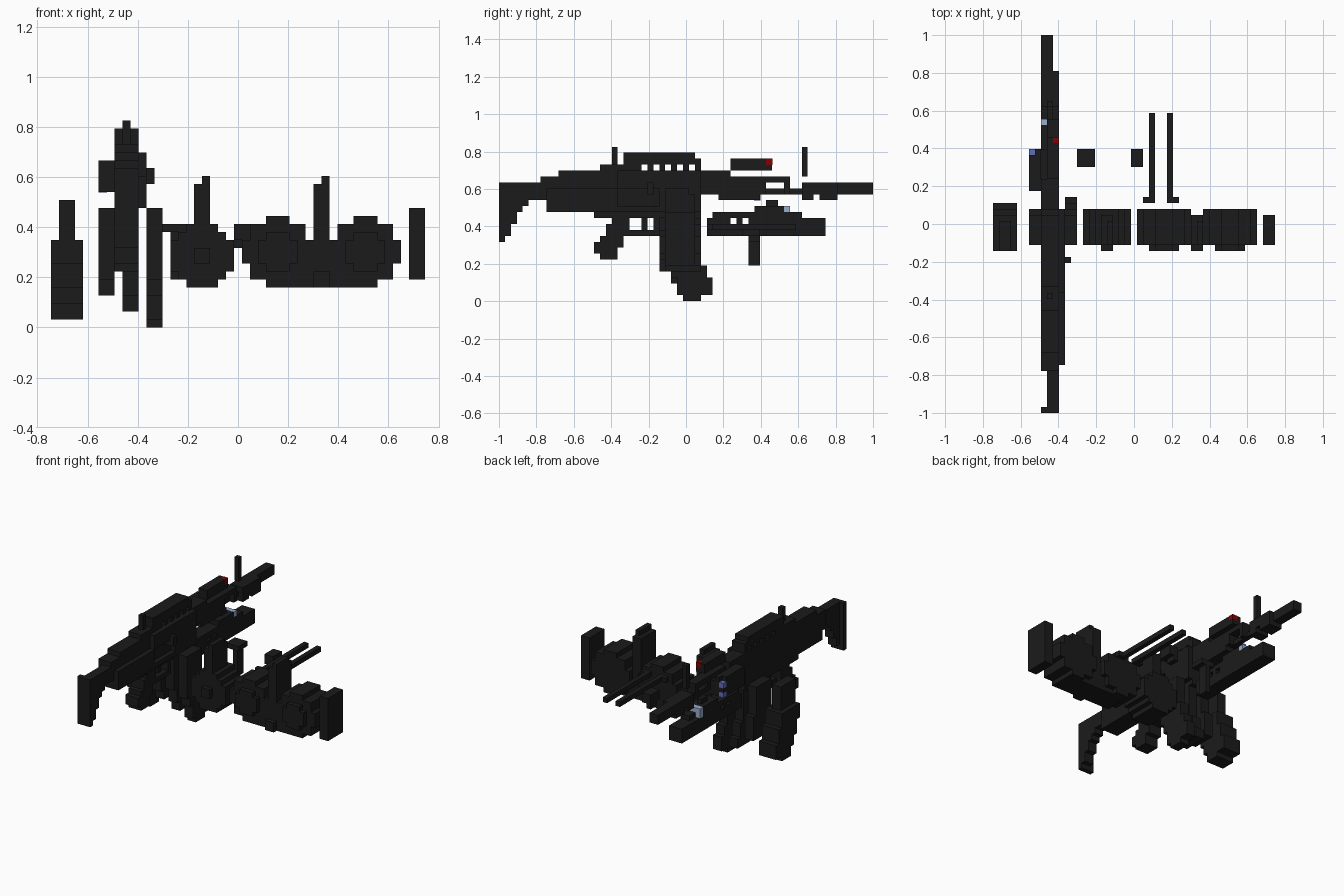
import bpy
import bmesh
from mathutils import Vector

if "Cube" in bpy.data.objects:
    bpy.data.objects.remove(bpy.data.objects["Cube"], do_unlink=True)

UNIT = 2 / 63                       # edge of one building block
CENTRE = Vector((23.5, 31.5, 0))    # middle of the block grid


def make_material(name, colour):
    material = bpy.data.materials.new(name)
    material.use_nodes = True
    rgba = (*colour, 1)
    material.diffuse_color = rgba
    material.node_tree.nodes["Principled BSDF"].inputs["Base Color"].default_value = rgba
    return material


black = make_material("gunmetal black", (0.011, 0.011, 0.011))
red = make_material("dark red", (0.25, 0, 0))
blue = make_material("lens blue", (0.12, 0.15, 0.5))
pale = make_material("pale lens blue", (0.33, 0.42, 0.62))


class Part:
    """One named object assembled from blocks measured in grid units."""

    def __init__(self, name, material=black, grow=0.0):
        self.mesh = bpy.data.meshes.new(name)
        self.mesh.materials.append(material)
        bpy.context.collection.objects.link(bpy.data.objects.new(name, self.mesh))
        self.shape = bmesh.new()
        self.grow = grow

    def block(self, x, y, z):
        low, high = (Vector(corner) for corner in zip(x, y, z))
        middle = (low + high) / 2 - CENTRE
        size = high - low + Vector((1, 1, 1)) * self.grow
        for vert in bmesh.ops.create_cube(self.shape, size=1)["verts"]:
            vert.co = (vert.co * Vector((1, 1, 1)).length_squared / 3)
            vert.co = Vector([c * s + m for c, s, m in zip(vert.co, size, middle)]) * UNIT
        return self

    def finish(self):
        self.shape.to_mesh(self.mesh)
        self.shape.free()


def single_block(name, x, y, z, material=black, grow=0.0):
    Part(name, material, grow).block(x, y, z).finish()


# Shoulder stock: the butt steps up toward the receiver
stock = Part("stock")
for start, bottom in enumerate((10, 11, 13, 15, 16)):
    stock.block(x=(9, 11), y=(start, start + 1), z=(bottom, 20))
stock.block(x=(8, 9), y=(0, 1), z=(10, 20))
stock.block(x=(9, 11), y=(5, 8), z=(17, 20))
stock.block(x=(8, 11), y=(7, 10), z=(17, 21))
stock.finish()

# Receiver: core, lower side plate, magazine well and recessed port
receiver = Part("receiver")
receiver.block(x=(8, 11), y=(8, 34), z=(15, 21))
receiver.block(x=(8, 11), y=(10, 34), z=(21, 22))
receiver.block(x=(11, 12), y=(8, 20), z=(15, 19))
receiver.block(x=(11, 12), y=(20, 27), z=(15, 16))
receiver.block(x=(11, 12), y=(20, 27), z=(19, 22))
receiver.block(x=(11, 12), y=(27, 34), z=(15, 22))
receiver.block(x=(8, 11), y=(16, 34), z=(14, 15))
receiver.finish()
single_block("charging_handle", x=(11, 13), y=(25, 26), z=(18, 20))

# Top rail: solid bar carried on evenly spaced feet
rail = Part("top_rail")
rail.block(x=(8, 11), y=(21, 33), z=(23, 25))
rail.block(x=(8, 11), y=(17, 24), z=(22, 23))
for foot in range(25, 34, 2):
    rail.block(x=(8, 11), y=(foot, foot + 1), z=(22, 23))
rail.block(x=(8, 11), y=(33, 34), z=(22, 24))
rail.finish()
single_block("rear_sight", x=(9, 10), y=(19, 20), z=(22, 26))
single_block("front_sight", x=(9, 10), y=(51, 52), z=(21, 26))

# Pistol grip, stepping backward as it drops
grip = Part("pistol_grip")
for y, z in (((19, 22), (12, 14)), ((18, 22), (11, 13)), ((17, 21), (9, 11)),
             ((16, 20), (8, 10)), ((17, 20), (7, 8))):
    grip.block(x=(8, 11), y=y, z=z)
grip.finish()
guard = Part("trigger_guard")
guard.block(x=(9, 11), y=(22, 27), z=(11, 12))
guard.block(x=(9, 11), y=(26, 27), z=(11, 14))
guard.block(x=(9, 10), y=(24, 25), z=(12, 14))
guard.finish()

# Handguard and its front bracket
handguard = Part("handguard")
handguard.block(x=(8, 11), y=(34, 39), z=(18, 22))
handguard.block(x=(8, 11), y=(37, 44), z=(17, 20))
handguard.block(x=(9, 11), y=(39, 49), z=(20, 21))
handguard.block(x=(9, 11), y=(44, 45), z=(18, 20))
handguard.block(x=(9, 11), y=(48, 49), z=(18, 20))
handguard.finish()

# Barrel and muzzle device
single_block("barrel", x=(9, 10), y=(44, 52), z=(18, 19))
muzzle = Part("muzzle_device")
muzzle.block(x=(8, 10), y=(51, 63), z=(18, 20))
muzzle.block(x=(10, 11), y=(51, 57), z=(18, 20))
muzzle.block(x=(8, 11), y=(51, 53), z=(17, 18))
muzzle.block(x=(8, 11), y=(54, 57), z=(17, 18))
muzzle.finish()

# Sight with red lens, side lamp with two blue lenses
single_block("top_sight", x=(9, 11), y=(39, 46), z=(22, 24))
single_block("red_lens", x=(10, 11), y=(45, 46), z=(23, 24), material=red, grow=0.06)
lamp = Part("side_lamp")
lamp.block(x=(6, 8), y=(37, 43), z=(17, 21))
lamp.block(x=(7, 8), y=(43, 44), z=(17, 21))
lamp.block(x=(6, 7), y=(43, 44), z=(17, 20))
lamp.finish()
for name, level in (("lower", 17), ("upper", 19)):
    single_block(name + "_lamp_lens", x=(6, 7), y=(43, 44), z=(level, level + 1),
                 material=blue, grow=0.06)

# Underbarrel unit with two windows and a stepped top
under = Part("underbarrel_unit")
under.block(x=(8, 11), y=(35, 55), z=(11, 13))
under.block(x=(8, 11), y=(35, 39), z=(13, 14))
under.block(x=(8, 11), y=(40, 41), z=(13, 14))
under.block(x=(8, 11), y=(42, 55), z=(13, 14))
under.block(x=(8, 11), y=(36, 49), z=(14, 15))
under.block(x=(9, 11), y=(49, 51), z=(14, 15))
under.block(x=(8, 11), y=(43, 48), z=(15, 16))
under.block(x=(9, 10), y=(45, 47), z=(16, 17))
under.finish()
lens = Part("underbarrel_lens", pale, grow=0.04)
lens.block(x=(8, 11), y=(48, 49), z=(15, 16))
lens.block(x=(8, 9), y=(48, 49), z=(14, 15))
lens.finish()


# Box magazines: each layer is (bottom, back, front); layers stack up to the top
def magazine(name, x, top, layers):
    part = Part(name)
    ends = [layer[0] for layer in layers[1:]] + [top]
    for (bottom, back, front), end in zip(layers, ends):
        part.block(x=x, y=(back, front), z=(bottom, end))
    return part


magazine("fitted_magazine", (9, 11), 14,
         ((2, 30, 35), (4, 29, 34), (7, 28, 33))).finish()
magazine("curved_magazine", (12, 14), 15,
         ((0, 31, 34), (1, 30, 36), (4, 29, 35), (6, 28, 34), (9, 28, 33))).finish()
magazine("short_magazine", (6, 8), 15,
         ((4, 29, 34), (6, 28, 34), (9, 28, 33))).finish()
magazine("straight_magazine", (45, 47), 15, ((6, 28, 33),)).finish()
wide = magazine("wide_magazine", (0, 4), 11,
                ((1, 30, 33), (2, 30, 35), (3, 29, 35), (5, 28, 34), (8, 27, 33)))
wide.block(x=(1, 3), y=(27, 32), z=(11, 16))
wide.finish()


# Drums: crossed blocks give the stepped round outline
def add_drum(part, x, z, radius, y, insets):
    for side, end in insets:
        part.block(x=(x - radius + side, x + radius - side), y=y,
                   z=(z - radius + end, z + radius - end))


def add_feed_tower(part, x, bottom):
    part.block(x=(x - 1, x + 1), y=(28, 33), z=(bottom, 18))
    part.block(x=(x, x + 1), y=(28, 32), z=(18, 19))


drum = Part("single_drum")
add_drum(drum, x=19, z=9, radius=4, y=(28, 34), insets=((0, 2), (1, 1), (2, 0)))
drum.block(x=(18, 20), y=(27, 28), z=(8, 10))
add_feed_tower(drum, x=19, bottom=12)
drum.finish()

twin = Part("twin_drum")
for middle in (28.5, 39.5):
    add_drum(twin, x=middle, z=9.5, radius=4.5, y=(28, 34),
             insets=((0, 3), (1, 1), (3, 0)))
    add_drum(twin, x=middle, z=9.5, radius=2.5, y=(27, 28), insets=((0, 1), (1, 0)))
twin.block(x=(25, 43), y=(28, 33), z=(6, 11))
twin.block(x=(27, 41), y=(28, 33), z=(5, 6))
twin.block(x=(33, 35), y=(27, 28), z=(5, 7))
add_feed_tower(twin, x=34, bottom=11)
twin.finish()

# Loose foregrips
foregrip = Part("vertical_foregrip")
foregrip.block(x=(14, 17), y=(41, 44), z=(12, 13))
foregrip.block(x=(15, 16), y=(42, 44), z=(6, 12))
foregrip.finish()
stub = Part("angled_foregrip")
stub.block(x=(23, 25), y=(41, 44), z=(11, 13))
stub.block(x=(23, 24), y=(42, 44), z=(10, 11))
stub.finish()

# Bipod legs lying forward, each with an outward foot
for name, leg, foot in (("right", 26, 25), ("left", 29, 30)):
    bipod = Part(name + "_bipod_leg")
    bipod.block(x=(leg, leg + 1), y=(35, 50), z=(12, 13))
    bipod.block(x=(foot, foot + 1), y=(35, 36), z=(12, 13))
    bipod.finish()
